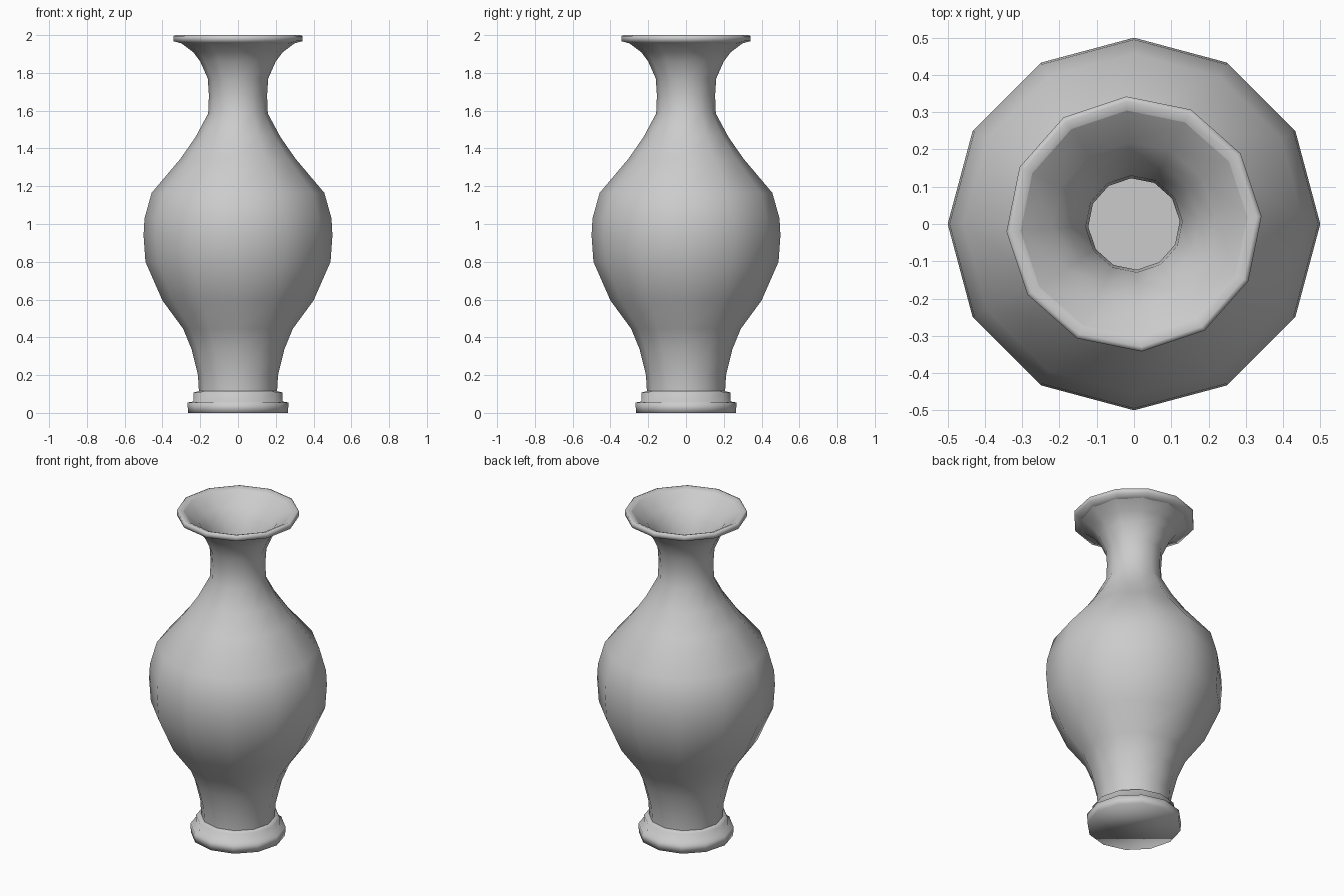
import bpy, bmesh, math

cube = bpy.data.objects.get("Cube")
if cube:
    bpy.data.objects.remove(cube, do_unlink=True)

SIDES = 12
RIM_TURN = math.radians(3.5)

# Glazed clay
clay = bpy.data.materials.new("grey_clay")
clay.use_nodes = True
grey = (0.6, 0.6, 0.6, 1)
clay.diffuse_color = grey
clay.node_tree.nodes["Principled BSDF"].inputs["Base Color"].default_value = grey


def lathe(name, profile, turn=0.0, cap_start=False, cap_end=False):
    """Spin a (radius, height) profile into a smooth twelve-sided shell."""
    bm = bmesh.new()
    rings = []
    for r, z in profile:
        ring = []
        for i in range(SIDES):
            a = math.tau * i / SIDES + turn
            ring.append(bm.verts.new((r * math.cos(a), r * math.sin(a), z)))
        rings.append(ring)
    for low, high in zip(rings, rings[1:]):
        for i in range(SIDES):
            j = (i + 1) % SIDES
            bm.faces.new((low[i], low[j], high[j], high[i]))
    if cap_start:
        bm.faces.new(rings[0][::-1])
    if cap_end:
        bm.faces.new(rings[-1])
    for f in bm.faces:
        f.smooth = True
    mesh = bpy.data.meshes.new(name)
    bm.to_mesh(mesh)
    bm.free()
    mesh.materials.append(clay)
    obj = bpy.data.objects.new(name, mesh)
    bpy.context.collection.objects.link(obj)
    return obj


# Stepped foot
lathe("foot", [(0.265, 0), (0.267, 0.055), (0.237, 0.06),
               (0.235, 0.108), (0.207, 0.115)], cap_start=True)

# Outer wall from foot to flared neck
lathe("body", [(0.207, 0.115), (0.212, 0.2), (0.245, 0.335), (0.29, 0.445),
               (0.4, 0.595), (0.49, 0.8), (0.5, 0.94), (0.495, 1.03),
               (0.457, 1.165), (0.305, 1.345), (0.225, 1.46), (0.158, 1.585),
               (0.154, 1.68), (0.16, 1.77), (0.2, 1.86), (0.237, 1.91),
               (0.3, 1.957)])

# Rolled lip
lathe("lip", [(0.295, 1.955), (0.343, 1.968), (0.343, 1.995),
              (0.33, 2.0), (0.305, 1.99)], RIM_TURN)

# Inner wall, running down to the floor of the hollow
lathe("inner_wall", [(0.305, 1.99), (0.22, 1.925), (0.175, 1.865),
                     (0.13, 1.77), (0.123, 1.68), (0.127, 1.59),
                     (0.195, 1.455), (0.275, 1.335), (0.42, 1.155),
                     (0.465, 0.94), (0.455, 0.81), (0.365, 0.615),
                     (0.255, 0.46), (0.175, 0.2), (0.17, 0.07)], RIM_TURN)

# Floor of the hollow
lathe("inner_floor", [(0.17, 0.07), (0.1, 0.07)], RIM_TURN, cap_end=True)
# The hollow faces inward, so turn its faces round
for name in ("inner_floor",):
    mesh = bpy.data.objects[name].data
    bm = bmesh.new()
    bm.from_mesh(mesh)
    bmesh.ops.recalc_face_normals(bm, faces=bm.faces)
    if bm.faces[0].normal.z < 0:
        bmesh.ops.reverse_faces(bm, faces=bm.faces)
    bm.to_mesh(mesh)
    bm.free()
